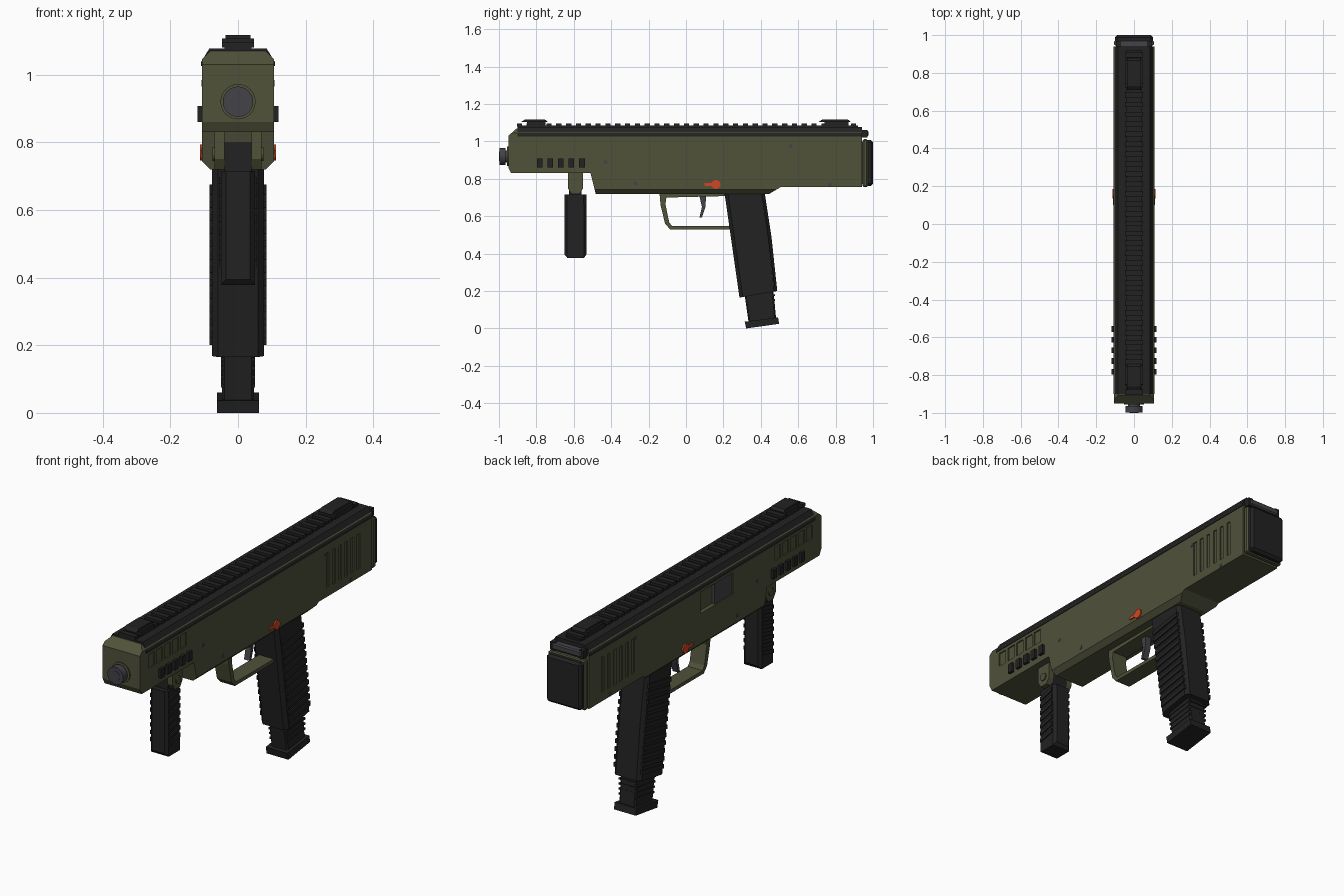
import bpy, bmesh, math
from mathutils import Vector

default_cube = bpy.data.objects.get("Cube")
if default_cube:
    bpy.data.objects.remove(default_cube, do_unlink=True)


def make_material(name, colour):
    material = bpy.data.materials.new(name)
    material.use_nodes = True
    material.diffuse_color = (*colour, 1)
    shader = material.node_tree.nodes["Principled BSDF"]
    shader.inputs["Base Color"].default_value = (*colour, 1)
    shader.inputs["Roughness"].default_value = 0.7
    return material


olive = make_material("olive polymer", (0.08, 0.084, 0.042))
black = make_material("black rubber", (0.016, 0.016, 0.016))
steel = make_material("grey steel", (0.055, 0.055, 0.065))
red = make_material("red lever", (0.65, 0.06, 0.018))


def finish(name, bm, material):
    bmesh.ops.recalc_face_normals(bm, faces=bm.faces[:])
    mesh = bpy.data.meshes.new(name)
    bm.to_mesh(mesh)
    bm.free()
    mesh.materials.append(material)
    part = bpy.data.objects.new(name, mesh)
    bpy.context.collection.objects.link(part)
    return part


def add_prism(bm, points, axis, start, end):
    """Extrude a flat outline along one axis."""
    def place(point, depth):
        a, b = point
        return {"x": (depth, a, b), "y": (a, depth, b), "z": (a, b, depth)}[axis]
    face = bm.faces.new([bm.verts.new(place(p, start)) for p in points])
    moved = bmesh.ops.extrude_face_region(bm, geom=[face])["geom"]
    shift = Vector(place((0, 0), end - start))
    bmesh.ops.translate(bm, vec=shift, verts=[v for v in moved if isinstance(v, bmesh.types.BMVert)])


def prism(name, material, points, axis, start, end, chamfer=0, rule=None):
    bm = bmesh.new()
    add_prism(bm, points, axis, start, end)
    if chamfer:
        edges = [e for e in bm.edges if rule is None or rule(*e.verts)]
        bmesh.ops.bevel(bm, geom=edges, offset=chamfer, segments=1, affect="EDGES")
    return finish(name, bm, material)


def rect(a, b, c, d):
    return [(a, c), (b, c), (b, d), (a, d)]


def box(name, material, x, y, z, chamfer=0):
    return prism(name, material, rect(*y, *z), "x", *x, chamfer)


def cylinder(name, material, axis, centre, radius, start, end, sides=24):
    turns = [math.tau * i / sides for i in range(sides)]
    outline = [(centre[0] + radius * math.cos(t), centre[1] + radius * math.sin(t)) for t in turns]
    part = prism(name, material, outline, axis, start, end)
    for face in part.data.polygons:
        face.use_smooth = len(face.vertices) == 4
    for edge in part.data.edges:
        a, b = (part.data.vertices[i].co for i in edge.vertices)
        edge.use_edge_sharp = abs((a - b)["xyz".index(axis)]) < 0.0001
    return part


def lengthwise_corner(a, b):
    """Long outer edges at the very top and bottom of the receiver."""
    same_side = abs(a.co.x - b.co.x) < 0.001
    height = (a.co.z + b.co.z) / 2
    return same_side and abs(a.co.z - b.co.z) < 0.001 and (height < 0.73 or height > 1.06)


# Receiver
receiver = prism("receiver", olive, [
    (-0.95, 0.86), (-0.935, 0.83), (-0.51, 0.83), (-0.483, 0.72), (0.446, 0.72), (0.505, 0.755),
    (0.94, 0.755), (0.94, 1.07), (-0.905, 1.07), (-0.95, 1.03)],
    "x", -0.106, 0.106, 0.024, lengthwise_corner)

# Vent slots and ejection port cut into the receiver
bm = bmesh.new()
for side in (-1, 1):
    inner, outer = side * 0.1, side * 0.13
    for i in range(5):
        y = -0.855 + i * 0.065
        add_prism(bm, rect(y - 0.024, y + 0.024, 0.94, 1.01), "x", inner, outer)
    for i in range(6):
        y = 0.58 + i * 0.05
        add_prism(bm, rect(y - 0.011, y + 0.011, 0.8, 0.98), "x", inner, outer)
add_prism(bm, rect(-0.23, 0.035, 0.9, 1.01), "x", -0.13, -0.085)
cutter = finish("slot_cutter", bm, olive)
cutter.hide_render = True
boolean = receiver.modifiers.new("slots", "BOOLEAN")
boolean.operation = "DIFFERENCE"
boolean.solver = "EXACT"
boolean.object = cutter
bpy.context.view_layer.objects.active = receiver
bpy.ops.object.modifier_apply(modifier="slots")
bpy.data.objects.remove(cutter, do_unlink=True)
box("bolt", steel, (-0.1, -0.08), (-0.23, -0.09), (0.9, 1.01))

# Top cover and toothed rail
prism("top_cover", black, [
    (-0.109, 1.025), (-0.109, 1.038), (-0.085, 1.077), (0.085, 1.077), (0.109, 1.038), (0.109, 1.025)],
    "y", -0.9, 0.94)
box("rail_base", black, (-0.04, 0.04), (-0.9, 0.92), (1.07, 1.085))
bm = bmesh.new()
for i in range(35):
    y = -0.89 + i * 0.0525
    add_prism(bm, rect(y - 0.014, y + 0.014, 1.08, 1.097), "x", -0.047, 0.047)
finish("rail_teeth", bm, black)

# Folding sights
for name, start, end in (("front_sight", -0.88, -0.74), ("rear_sight", 0.71, 0.88)):
    box(name + "_base", black, (-0.047, 0.047), (start + 0.03, end - 0.01), (1.08, 1.107))
    prism(name, black, [(start, 1.105), (end, 1.105), (end - 0.015, 1.118), (start + 0.02, 1.118)],
          "x", -0.037, 0.037)

# Muzzle
bore = (0, 0.92)
cylinder("muzzle_ring", olive, "y", bore, 0.052, -0.956, -0.94)
cylinder("barrel", steel, "y", bore, 0.032, -0.97, -0.94)
cylinder("muzzle", steel, "y", bore, 0.045, -0.998, -0.964)
cylinder("bore", steel, "y", bore, 0.025, -1.0, -0.99)

# Butt
box("butt_plate", olive, (-0.106, 0.106), (0.945, 0.972), (0.757, 1.012), 0.006)
box("butt_pad", black, (-0.1, 0.1), (0.94, 1.0), (0.762, 1.007), 0.012)
box("butt_latch", steel, (-0.085, 0.085), (0.935, 0.975), (1.025, 1.058), 0.006)
for side in (-1, 1):
    box("latch_end", black, sorted((side * 0.07, side * 0.095)), (0.93, 0.97), (1.02, 1.062))

# Side fittings
for side in (-1, 1):
    label = "left_" if side > 0 else "right_"
    skin = side * 0.1
    for i in range(5):
        y = -0.782 + i * 0.0565
        box(label + "heat_block", black, sorted((skin, side * 0.12)), (y - 0.015, y + 0.015), (0.86, 0.908))
    for spot in ((-0.43, 0.89), (0.56, 0.975), (-0.27, 0.775), (0.77, 0.768)):
        cylinder(label + "pin", steel, "x", spot, 0.01, skin, side * 0.108, 12)
    cylinder(label + "selector_hub", red, "x", (0.16, 0.77), 0.024, skin, side * 0.113, 16)
    box(label + "selector_lever", red, sorted((skin, side * 0.112)), (0.1, 0.16), (0.762, 0.777))
    prism(label + "hinge_bracket", olive, [
        (-0.632, 0.84), (-0.55, 0.84), (-0.55, 0.75), (-0.57, 0.72), (-0.612, 0.72), (-0.632, 0.75)],
        "x", side * 0.04, side * 0.07)
    cylinder(label + "hinge_pin", olive, "x", (-0.59, 0.765), 0.02, side * 0.06, side * 0.076, 12)


def upright(a, b):
    return abs(a.co.x - b.co.x) < 0.001 and abs(a.co.z - b.co.z) > 0.1


# Foregrip
box("foregrip_neck", black, (-0.04, 0.04), (-0.625, -0.56), (0.7, 0.8))
prism("foregrip", black, [
    (-0.65, 0.715), (-0.533, 0.715), (-0.533, 0.395), (-0.545, 0.378), (-0.635, 0.378), (-0.65, 0.395)],
    "x", -0.05, 0.05, 0.014, upright)
bm = bmesh.new()
for i in range(7):
    z = 0.43 + i * 0.038
    add_prism(bm, [(-0.635, z), (-0.548, z + 0.02), (-0.548, z + 0.04), (-0.635, z + 0.02)], "x", -0.056, 0.056)
finish("foregrip_ribs", bm, black)

# Main grip
prism("main_grip", black, [
    (0.205, 0.73), (0.42, 0.73), (0.457, 0.49), (0.488, 0.2), (0.286, 0.165)],
    "x", -0.077, 0.077, 0.018, upright)
bm = bmesh.new()
for i in range(12):
    z = 0.2 + i * 0.0385
    front, back = 0.225 + (0.715 - z) * 0.147, 0.405 + (0.715 - z) * 0.13
    add_prism(bm, [(front, z), (back, z + 0.03), (back, z + 0.052), (front, z + 0.022)], "x", -0.084, 0.084)
finish("main_grip_ribs", bm, black)

# Magazine
prism("magazine", black, [(0.308, 0.22), (0.465, 0.22), (0.482, 0.05), (0.335, 0.03)],
      "x", -0.048, 0.048, 0.008, upright)
bm = bmesh.new()
for i in range(4):
    z = 0.075 + i * 0.026
    add_prism(bm, [(0.33 - i * 0.004, z), (0.475, z + 0.02), (0.475, z + 0.03), (0.33 - i * 0.004, z + 0.01)],
              "x", -0.051, 0.051)
finish("magazine_ribs", bm, black)
prism("magazine_base", black, [(0.314, 0.036), (0.492, 0.06), (0.498, 0.025), (0.322, 0)],
      "x", -0.062, 0.062)

# Trigger and guard
prism("trigger", steel, [
    (0.068, 0.725), (0.108, 0.725), (0.104, 0.65), (0.085, 0.592), (0.072, 0.592), (0.085, 0.65)],
    "x", -0.016, 0.016)
prism("trigger_guard", olive, [
    (-0.142, 0.725), (-0.136, 0.66), (-0.112, 0.56), (-0.085, 0.53), (0.25, 0.53), (0.25, 0.548),
    (-0.075, 0.548), (-0.09, 0.568), (-0.11, 0.665), (-0.105, 0.7), (0.22, 0.708), (0.22, 0.725)],
    "x", -0.042, 0.042)
